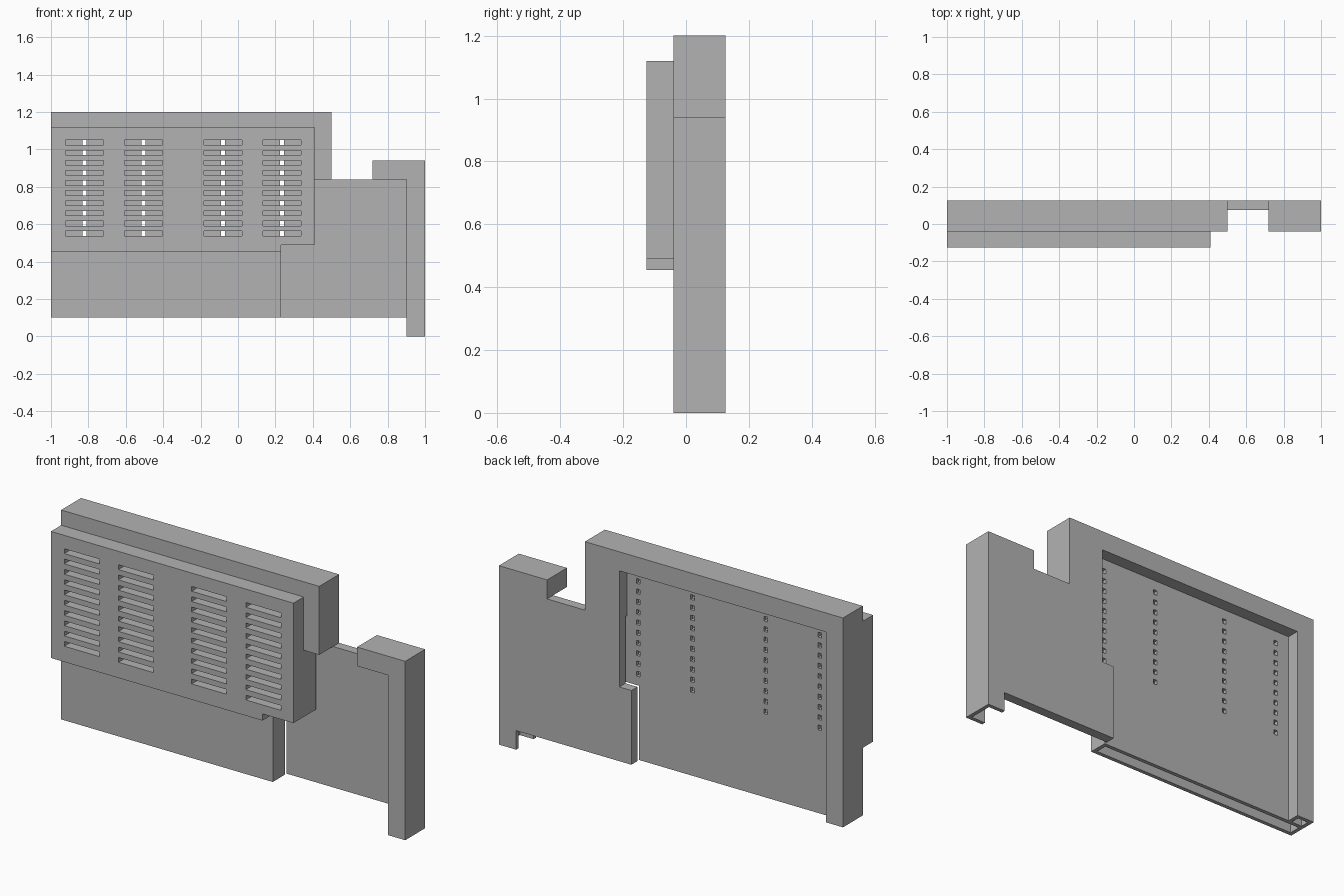
import bpy
import bmesh

old = bpy.data.objects.get("Cube")
if old:
    bpy.data.objects.remove(old)

grey = bpy.data.materials.new("plain grey")
grey.use_nodes = True
grey.diffuse_color = (0.45, 0.45, 0.45, 1)
grey.node_tree.nodes["Principled BSDF"].inputs["Base Color"].default_value = grey.diffuse_color


def rect(x0, x1, z0, z1):
    return [(x0, z0), (x1, z0), (x1, z1), (x0, z1)]


def prism(name, shapes, y0, y1):
    """Extrude x-z outlines from y0 to y1 into one object."""
    bm = bmesh.new()
    for pts in shapes:
        face = bm.faces.new([bm.verts.new((x, y0, z)) for x, z in pts])
        moved = bmesh.ops.extrude_face_region(bm, geom=[face])["geom"]
        verts = [v for v in moved if isinstance(v, bmesh.types.BMVert)]
        bmesh.ops.translate(bm, verts=verts, vec=(0, y1 - y0, 0))
    bmesh.ops.recalc_face_normals(bm, faces=bm.faces[:])
    mesh = bpy.data.meshes.new(name)
    bm.to_mesh(mesh)
    bm.free()
    obj = bpy.data.objects.new(name, mesh)
    bpy.context.collection.objects.link(obj)
    mesh.materials.append(grey)
    return obj


def cut(obj, shapes, y0, y1):
    """Subtract extruded outlines and discard the cutter."""
    cutter = prism("cutter", shapes, y0, y1)
    cutter.hide_render = True
    mod = obj.modifiers.new("cut", "BOOLEAN")
    mod.operation = "DIFFERENCE"
    mod.solver = "EXACT"
    mod.object = cutter
    bpy.context.view_layer.objects.active = obj
    bpy.ops.object.modifier_apply(modifier=mod.name)
    bpy.data.objects.remove(cutter)


# Depth levels, front to back
FRONT, BODY, CORE, WEB, BACK = -0.125, -0.04, 0.06, 0.075, 0.125
WALL = 0.02

# Vent pattern: wide slots in front, small square holes behind
centres = [(x, 0.55 + 0.0541 * i) for x in (-0.82, -0.505, -0.08, 0.235) for i in range(10)]
slots = [rect(x - 0.102, x + 0.102, z - 0.0125, z + 0.0125) for x, z in centres]
holes = [rect(x - 0.011, x + 0.011, z - 0.0125, z + 0.0125) for x, z in centres]

# Raised front panel
vent_panel = prism("vent_panel", [[(-1, 0.455), (0.23, 0.455), (0.23, 0.49),
                                   (0.41, 0.49), (0.41, 1.12), (-1, 1.12)]], FRONT, BODY)
cut(vent_panel, slots, FRONT - 0.05, BODY + 0.05)

# Hollow main housing, open at the bottom
housing = prism("housing", [[(-1, 0.1), (0.23, 0.1), (0.23, 0.49), (0.41, 0.49),
                             (0.41, 0.84), (0.5, 0.84), (0.5, 1.2), (-1, 1.2)]], BODY, CORE)
cut(housing, [[(-0.98, 0), (0.21, 0), (0.21, 0.51), (0.39, 0.51),
               (0.39, 1.1), (-0.98, 1.1)]], BODY + WALL, CORE - WALL)
cut(housing, slots, BODY - 0.03, BODY + 0.04)
cut(housing, holes, CORE - 0.04, CORE + 0.03)

# Rear rim around the recess
rear_rim = prism("rear_rim", [[(-1, 0.1), (-0.9, 0.1), (-0.9, 1.1), (0.3, 1.1),
                               (0.3, 0.84), (0.5, 0.84), (0.5, 1.2), (-1, 1.2)]], CORE, BACK)
cut(rear_rim, [rect(-0.98, -0.92, 0, 1.1)], CORE - 0.05, BACK - WALL)

# Thin rear web
prism("rear_web", [[(0.23, 0.1), (0.9, 0.1), (0.9, 0.84), (0.3, 0.84),
                    (0.3, 0.49), (0.23, 0.49)]], WEB, BACK)

# Side post, a channel open inward and below, with its top arm
side_post = prism("side_post", [[(0.9, 0), (1, 0), (1, 0.94), (0.72, 0.94),
                                 (0.72, 0.84), (0.9, 0.84)]], BODY, BACK)
cut(side_post, [rect(0.85, 0.98, -0.1, 0.835)], BODY + WALL, BACK - WALL)
